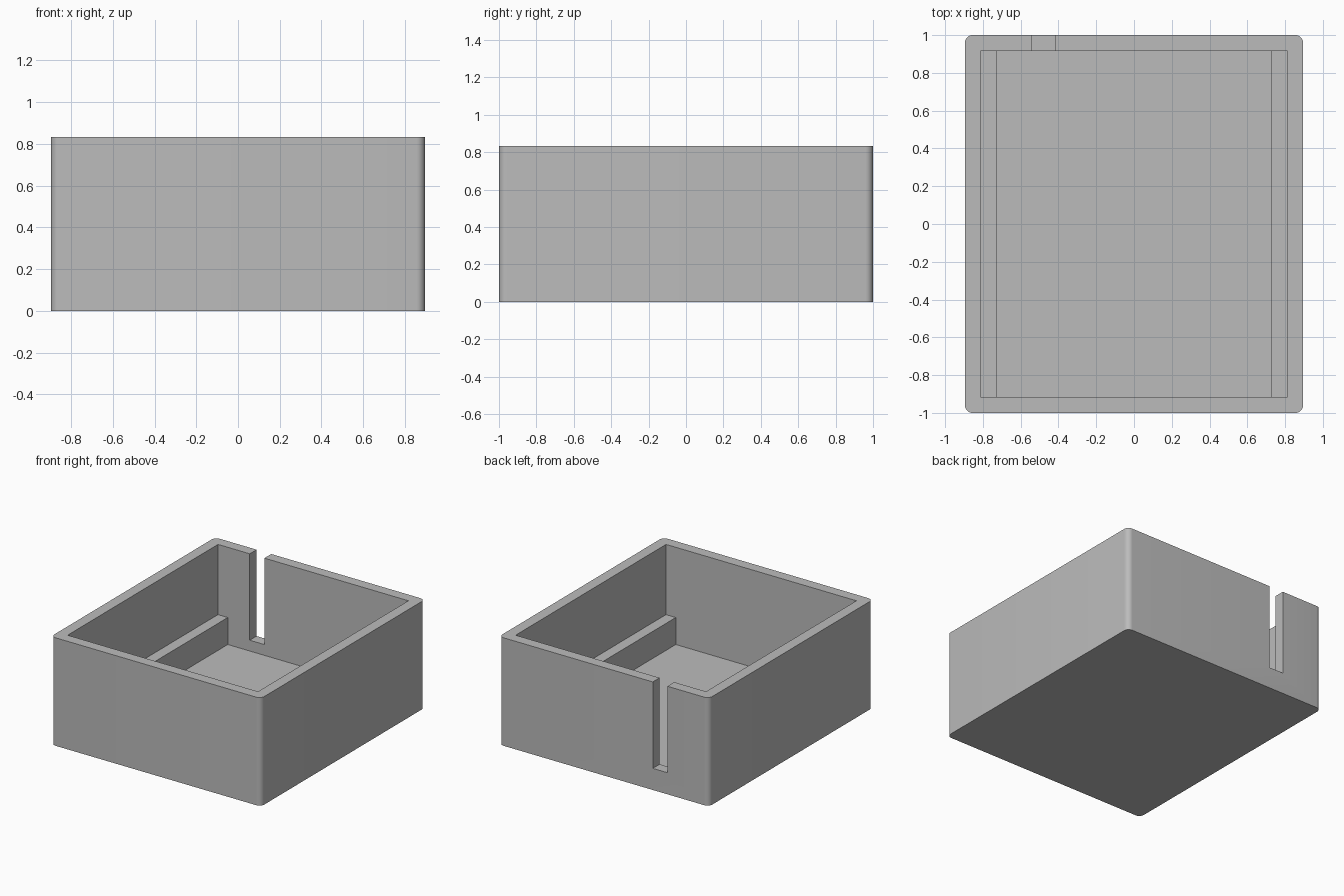
import bpy
import bmesh
from mathutils import Vector

cube = bpy.data.objects.get("Cube")
if cube:
    bpy.data.objects.remove(cube, do_unlink=True)

# Proportions, all multiples of one small unit
U = 1 / 24
WIDTH, LENGTH, HEIGHT = 43 * U, 48 * U, 20 * U
WALL = 2 * U
RAIL_TOP = 7 * U
SLOT_LEFT, SLOT_RIGHT, SLOT_BOTTOM = -10 * U, -13 * U, 4 * U
CORNER = U
OVER = 0.2  # how far cutters reach past the body


def prism(name, profile, y0, y1):
    """Extrude a profile of (x, z) points along y into a closed solid."""
    bm = bmesh.new()
    face = bm.faces.new([bm.verts.new((x, y0, z)) for x, z in profile])
    grown = bmesh.ops.extrude_face_region(bm, geom=[face])
    verts = [v for v in grown["geom"] if isinstance(v, bmesh.types.BMVert)]
    bmesh.ops.translate(bm, verts=verts, vec=Vector((0, y1 - y0, 0)))
    bmesh.ops.recalc_face_normals(bm, faces=bm.faces)
    mesh = bpy.data.meshes.new(name)
    bm.to_mesh(mesh)
    bm.free()
    obj = bpy.data.objects.new(name, mesh)
    bpy.context.collection.objects.link(obj)
    return obj


def rectangle(x0, x1, z0, z1):
    return [(x0, z0), (x1, z0), (x1, z1), (x0, z1)]


def cut(body, cutter):
    """Subtract the cutter from the body, then discard it."""
    cutter.hide_render = True
    mod = body.modifiers.new("cut", "BOOLEAN")
    mod.operation, mod.solver, mod.object = "DIFFERENCE", "EXACT", cutter
    bpy.context.view_layer.objects.active = body
    bpy.ops.object.modifier_apply(modifier=mod.name)
    bpy.data.objects.remove(cutter, do_unlink=True)


# Outer block with rounded upright corners
tray = prism("open_box", rectangle(-WIDTH / 2, WIDTH / 2, 0, HEIGHT), -LENGTH / 2, LENGTH / 2)
bm = bmesh.new()
bm.from_mesh(tray.data)
uprights = [e for e in bm.edges if abs(e.verts[0].co.z - e.verts[1].co.z) > HEIGHT / 2]
bmesh.ops.bevel(bm, geom=uprights, offset=CORNER, segments=8, profile=0.5, affect="EDGES")
bm.to_mesh(tray.data)
bm.free()

# Stepped cavity, leaving a rail along each side wall
inner = WIDTH / 2 - WALL
ledge = inner - WALL
half = [(ledge, WALL), (ledge, RAIL_TOP), (inner, RAIL_TOP), (inner, HEIGHT + OVER)]
cavity = half + [(-x, z) for x, z in reversed(half)]
cut(tray, prism("cavity_cutter", cavity, WALL - LENGTH / 2, LENGTH / 2 - WALL))

# Cable slot through the back wall, open at the rim
slot = rectangle(SLOT_RIGHT, SLOT_LEFT, SLOT_BOTTOM, HEIGHT + OVER)
cut(tray, prism("slot_cutter", slot, LENGTH / 2 - WALL - OVER, LENGTH / 2 + OVER))

# Plain grey finish
grey = bpy.data.materials.new("plain grey")
grey.use_nodes = True
colour = (0.5, 0.5, 0.5, 1)
grey.diffuse_color = colour
grey.node_tree.nodes["Principled BSDF"].inputs["Base Color"].default_value = colour
tray.data.materials.clear()
tray.data.materials.append(grey)

# Smooth rounded corners, crisp edges elsewhere
bpy.ops.object.select_all(action="DESELECT")
tray.select_set(True)
bpy.context.view_layer.objects.active = tray
bpy.ops.object.shade_smooth_by_angle()
